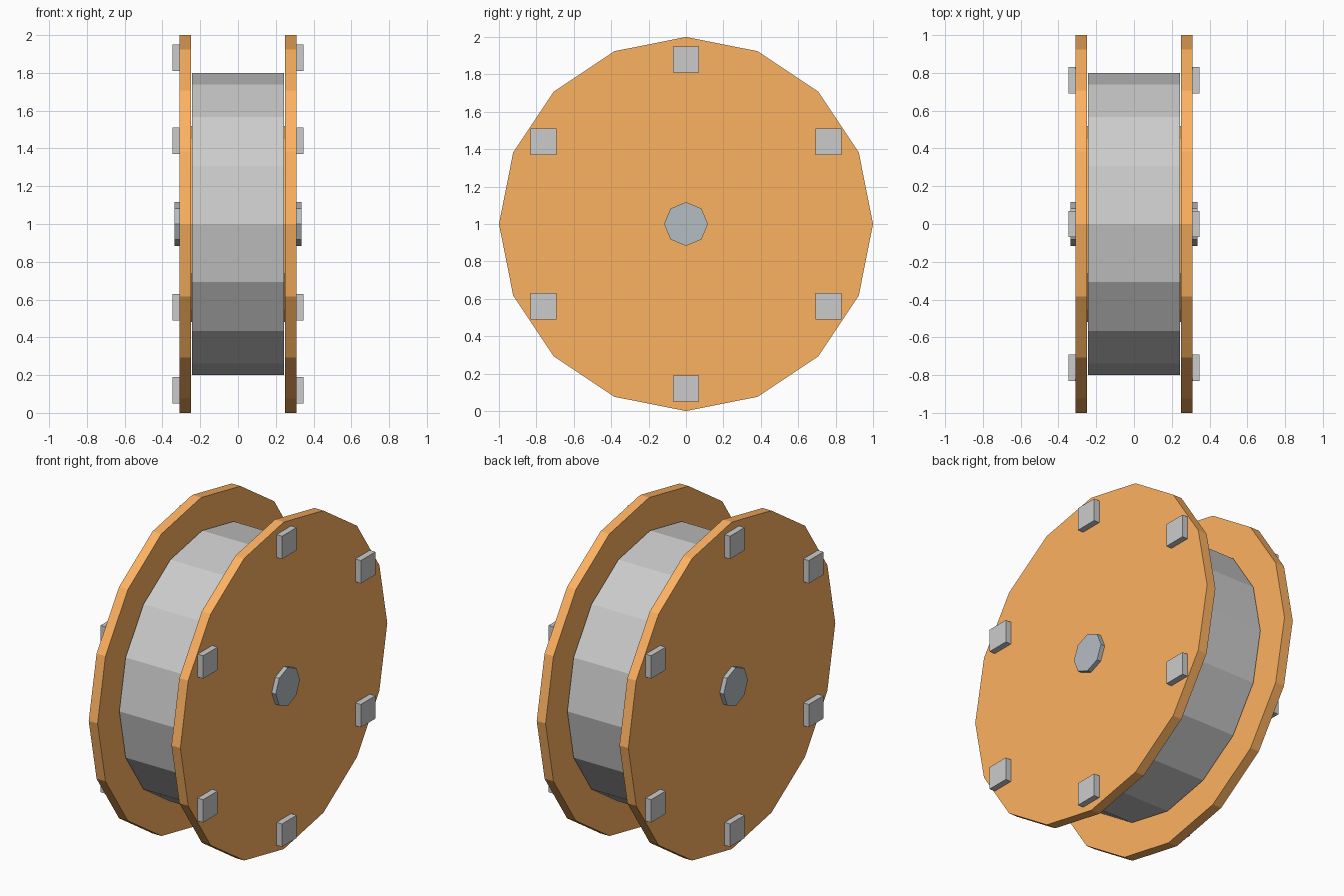
import bpy
import math
from mathutils import Matrix

if "Cube" in bpy.data.objects:
    bpy.data.objects.remove(bpy.data.objects["Cube"])


def material(name, rgb):
    m = bpy.data.materials.new(name)
    m.diffuse_color = (*rgb, 1)
    m.use_nodes = True
    m.node_tree.nodes["Principled BSDF"].inputs["Base Color"].default_value = m.diffuse_color
    return m


orange = material("orange", (0.98, 0.445, 0.12))
steel = material("steel", (0.46, 0.51, 0.545))


def disc(name, sides, radius, x0, x1, mat=None):
    """Flat-shaded cylinder along x, with a corner pointing straight up."""
    bpy.ops.mesh.primitive_cylinder_add(vertices=sides, radius=radius, depth=x1 - x0)
    ob = bpy.context.object
    ob.name = name
    ob.data.transform(Matrix.Rotation(math.pi / 2, 4, 'Y'))
    ob.location = ((x0 + x1) / 2, 0, 1)
    if mat:
        ob.data.materials.append(mat)
    return ob


def block(name, centre, size):
    bpy.ops.mesh.primitive_cube_add(size=1, location=centre)
    ob = bpy.context.object
    ob.name = name
    ob.data.transform(Matrix.Diagonal((*size, 1)))
    return ob


# Wound drum, inner core and axle
disc("wound_drum", 16, 0.8, -0.243, 0.243)
disc("core", 12, 0.52, -0.26, 0.26, orange)
disc("axle", 8, 0.117, -0.337, 0.337, steel)

# Side flanges with a ring of six square bolts each
for side, label in ((-1, "left"), (1, "right")):
    x0, x1 = sorted((side * 0.25, side * 0.31))
    disc(f"{label}_flange", 16, 1.0, x0, x1, orange)
    for i in range(6):
        a = math.radians(90 + 60 * i)
        block(f"{label}_bolt_{i + 1}",
              (side * 0.31, 0.88 * math.cos(a), 1 + 0.88 * math.sin(a)),
              (0.074, 0.14, 0.14))
